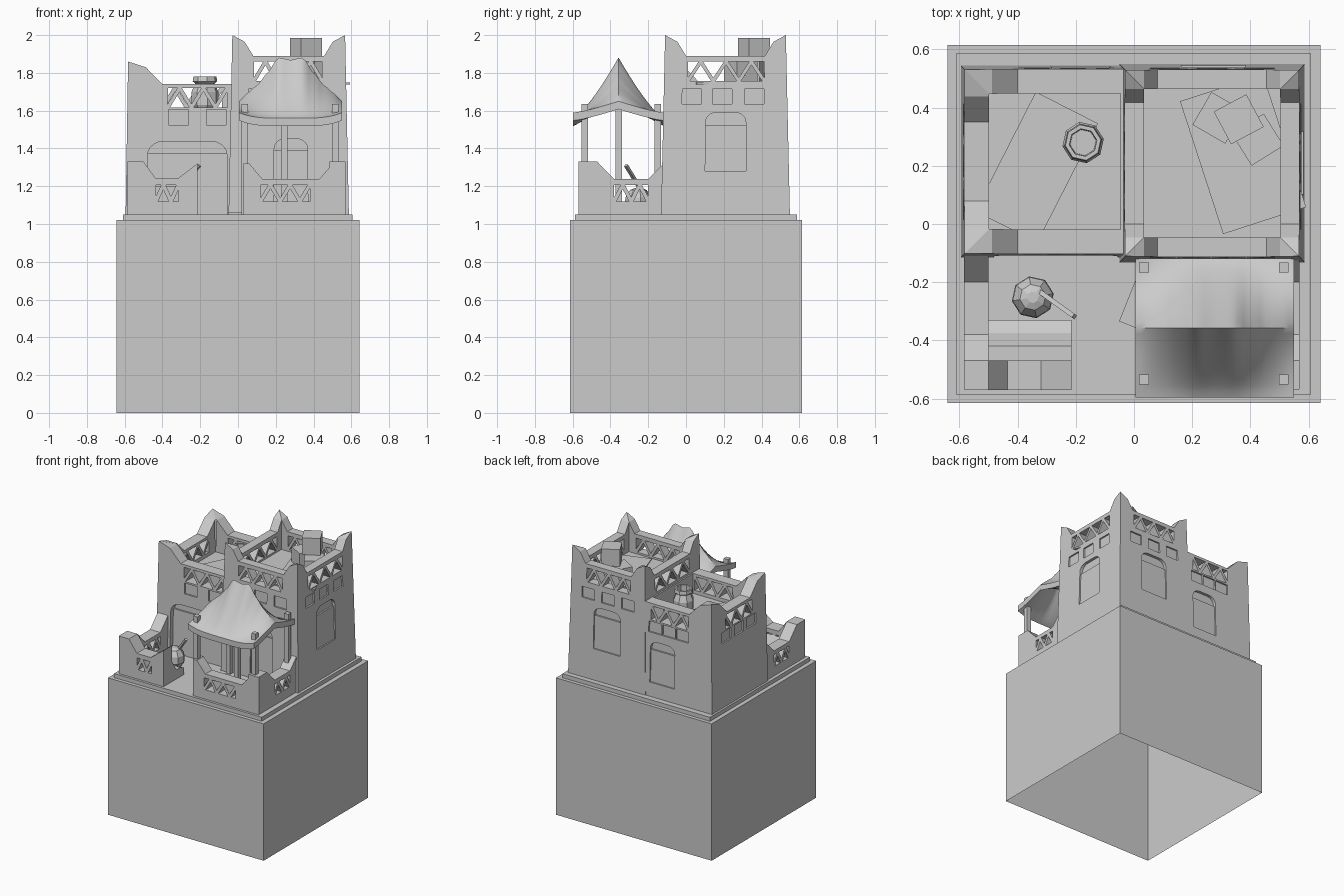
import bpy, bmesh, math
from mathutils import Vector, Matrix

if "Cube" in bpy.data.objects:
    bpy.data.objects.remove(bpy.data.objects["Cube"])

def finish(name, bm):
    bmesh.ops.remove_doubles(bm, verts=bm.verts, dist=1e-5)
    bmesh.ops.recalc_face_normals(bm, faces=bm.faces)
    me = bpy.data.meshes.new(name)
    bm.to_mesh(me)
    bm.free()
    ob = bpy.data.objects.new(name, me)
    bpy.context.collection.objects.link(ob)
    return ob

def box(name, x0, x1, y0, y1, z0, z1, rot=0, open_bottom=False):
    bm = bmesh.new()
    bmesh.ops.create_cube(bm, size=1)
    if open_bottom:
        low = [f for f in bm.faces if f.calc_center_median().z < -.4]
        bmesh.ops.delete(bm, geom=low, context='FACES')
    c = Vector(((x0 + x1) / 2, (y0 + y1) / 2, (z0 + z1) / 2))
    bm.transform(Matrix.Translation(c) @ Matrix.Rotation(math.radians(rot), 4, 'Z')
                 @ Matrix.Diagonal((x1 - x0, y1 - y0, z1 - z0, 1)))
    return finish(name, bm)

def slab(name, cx, cy, sx, sy, z0, z1, rot):
    return box(name, cx - sx / 2, cx + sx / 2, cy - sy / 2, cy + sy / 2, z0, z1, rot)

def prism(bm, axis, p0, p1, pts):
    """Profile of (along, z) points pushed from p0 to p1 along an axis."""
    put = (lambda p, a, z: (a, p, z)) if axis == 'y' else (lambda p, a, z: (p, a, z))
    r0 = [bm.verts.new(put(p0, a, z)) for a, z in pts]
    r1 = [bm.verts.new(put(p1, a, z)) for a, z in pts]
    faces = [bm.faces.new(r0), bm.faces.new(r1[::-1])]
    for i in range(len(pts)):
        j = (i + 1) % len(pts)
        faces.append(bm.faces.new((r0[j], r0[i], r1[i], r1[j])))

def cut(ob, prisms):
    bm = bmesh.new()
    for p in prisms:
        prism(bm, *p)
    cutter = finish("cutter", bm)
    cutter.hide_render = True
    m = ob.modifiers.new("openings", 'BOOLEAN')
    m.operation, m.solver, m.object = 'DIFFERENCE', 'EXACT', cutter
    bpy.context.view_layer.objects.active = ob
    bpy.ops.object.modifier_apply(modifier=m.name)
    bpy.data.objects.remove(cutter)

def truss(a0, a1, b, t, m, d=.012):
    """Triangular openings that leave a zigzag of bars."""
    h, flip, out = (a1 - a0) / m, (b, t), []
    e = d * (t - b) / h
    for k in range(m - 1):
        lo, hi = flip[k % 2], flip[(k + 1) % 2]
        s = 1 if hi > lo else -1
        x = a0 + k * h
        out.append([(x + d, lo), (x + 2 * h - d, lo), (x + h, hi - s * e)])
    out.append([(a0, b + e), (a0 + h - d, t), (a0, t)])
    s, lo, hi = (-1, t, b) if m % 2 == 0 else (1, b, t)
    # last half triangle against the right jamb
    end = (b if m % 2 == 0 else t)
    oth = (t if m % 2 == 0 else b)
    sg = 1 if oth > end else -1
    out.append([(a1, end + sg * e), (a1, oth), (a1 - h + d, oth)])
    return out

def rect(a0, a1, z0, z1):
    return [(a0, z0), (a1, z0), (a1, z1), (a0, z1)]

def arch(a0, a1, z0, z1, r):
    pts = [(a0, z0), (a1, z0)]
    for cx, start in ((a1 - r, 0), (a0 + r, 90)):
        for i in range(6):
            w = math.radians(start + i * 18)
            pts.append((cx + r * math.cos(w), z1 - r + r * .85 * math.sin(w)))
    return pts

def building(name, x0, x1, y0, y1, z0, floor, t, horns, k, openings, right_horn=True):
    """Hollow-topped block with horned corners, tapered upward.
    openings: (side, profile, depth, fill_top) per hole."""
    bm = bmesh.new()
    rail = horns[-1][1]
    corner = [(x0, y0), (x1, y0), (x1, y1), (x0, y1)]
    tall = [True, right_horn, right_horn, True]
    for i in range(4):
        a, b = Vector(corner[i]), Vector(corner[(i + 1) % 4])
        L, d = (b - a).length, (b - a).normalized()
        n = Vector((-d.y, d.x))
        flat = [(0, rail), (t, rail)]
        prof = list(horns if tall[i] else flat)
        prof += [(L - s, z) for s, z in reversed(horns if tall[(i + 1) % 4] else flat)]
        outer, inner = [], []
        for s, z in prof:
            o, q = a + d * s, a + d * min(max(s, t), L - t) + n * t
            zi = z if t - 1e-6 <= s <= L - t + 1e-6 else (horns[1][1] if z > rail else rail)
            outer.append(bm.verts.new((o.x, o.y, z)))
            inner.append(bm.verts.new((q.x, q.y, zi)))
        for j in range(len(prof) - 1):
            bm.faces.new((outer[j], outer[j + 1], inner[j + 1], inner[j]))
        base = [bm.verts.new((p.x, p.y, z0)) for p in (b, a)]
        bm.faces.new(outer + base)
        deck = [bm.verts.new((p.x, p.y, floor)) for p in (b - d * t + n * t, a + d * t + n * t)]
        bm.faces.new(inner[1:-1] + deck)
    bm.faces.new([bm.verts.new((x, y, z0)) for x, y in corner])
    bm.faces.new([bm.verts.new((x, y, floor)) for x, y in
                  ((x0 + t, y0 + t), (x1 - t, y0 + t), (x1 - t, y1 - t), (x0 + t, y1 - t))])
    bmesh.ops.dissolve_degenerate(bm, dist=1e-5, edges=bm.edges)
    ob = finish(name, bm)
    face = {'front': ('y', y0, 1), 'back': ('y', y1, -1), 'left': ('x', x0, 1), 'right': ('x', x1, -1)}
    prisms, parts = [], [ob]
    for side, pts, depth, fill in openings:
        ax, p, s = face[side]
        prisms.append((ax, p - s * .03, p + s * depth, pts))
        if fill:
            pb = bmesh.new()
            prism(pb, ax, p + s * (depth - .012), p + s * (depth + .005),
                  rect(pts[0][0], pts[1][0], pts[0][1], fill))
            parts.append(finish(name + "_" + side + "_shutter", pb))
    cut(ob, prisms)
    cx, cy = (x0 + x1) / 2, (y0 + y1) / 2
    for o in parts:
        for v in o.data.vertices:
            f = 1 - k * (v.co.z - z0)
            v.co.x, v.co.y = cx + (v.co.x - cx) * f, cy + (v.co.y - cy) * f

def holes(side, wins, wz, tr, tz, m, t):
    out = [(side, rect(a, a + .107, *wz), .012, None) for a in wins]
    return out + [(side, p, t + .03, None) for p in truss(*tr, *tz, m)]

# ground block and plinth
box("ground_block", -.642, .642, -.615, .615, 0, 1.02, open_bottom=True)
box("plinth", -.61, .607, -.588, .588, 1.02, 1.05)

# tall right tower
T = .07
wz, tz = (1.635, 1.715), (1.757, 1.86)
op = []
for side in ('left', 'right'):
    op += holes(side, (-.03, .137, .315), wz, (0, .425), tz, 6, T)
for side in ('front', 'back'):
    op += holes(side, (.045, .215, .385), wz, (.075, .455), tz, 6, T)
op += [('right', arch(.10, .32, 1.28, 1.6, .06), .022, 1.525),
       ('back', arch(.16, .385, 1.28, 1.6, .06), .022, 1.525),
       ('front', arch(.19, .37, 1.04, 1.46, .06), .022, 1.39)]
building("tower", -.05, .587, -.132, .55, 1.05, 1.743, T,
         [(0, 2.0), (T, 1.965), (.12, 1.89)], .066, op)

# lower left house
T = .088
wz, tz = (1.525, 1.605), (1.617, 1.72)
op = holes('front', (-.37, -.165), wz, (-.375, -.05), tz, 5, T)
op += holes('back', (-.4, -.285, -.17), wz, (-.4, -.08), tz, 5, T)
op += holes('left', (.01, .16, .31), wz, (.05, .375), tz, 5, T)
op += [('front', arch(-.482, -.055, 1.04, 1.45, .085), .045, 1.375),
       ('back', arch(-.285, -.08, 1.155, 1.47, .06), .022, 1.395)]
building("house", -.595, .05, -.115, .545, 1.05, 1.59, T,
         [(0, 1.86), (T + .01, 1.83), (.19, 1.74)], .05, op, right_horn=False)

# low terrace walls
def low_wall(name, axis, p0, p1, top, tr, m):
    bm = bmesh.new()
    prism(bm, axis, p0, p1, [(top[0][0], 1.05)] + top + [(top[-1][0], 1.05)])
    ob = finish(name, bm)
    cut(ob, [(axis, p0 - .03, p1 + .03, p) for p in truss(*tr, 1.12, 1.207, m)])

low_wall("terrace_wall_front_left", 'y', -.57, -.47,
         [(-.583, 1.33), (-.5, 1.33), (-.435, 1.24), (-.32, 1.24), (-.215, 1.32)], (-.435, -.315), 3)
low_wall("terrace_wall_front_right", 'y', -.57, -.49,
         [(.03, 1.32), (.06, 1.32), (.13, 1.237), (.43, 1.237), (.51, 1.33), (.567, 1.33)], (.12, .38), 5)
side_top = [(-.568, 1.33), (-.47, 1.33), (-.38, 1.237), (-.2, 1.237), (-.11, 1.33)]
low_wall("terrace_wall_left", 'x', -.585, -.5, side_top, (-.38, -.2), 4)
low_wall("terrace_wall_right", 'x', .485, .569, side_top, (-.38, -.2), 4)

# bench behind the front wall
bm = bmesh.new()
prism(bm, 'x', -.5, -.215, [(-.47, 1.05), (-.47, 1.2), (-.42, 1.12), (-.375, 1.12), (-.33, 1.1), (-.33, 1.05)])
finish("bench", bm)

# canopy cloth
def curve(u, keys):
    for (a, p), (b, q) in zip(keys, keys[1:]):
        if u <= b:
            f = (u - a) / (b - a)
            f = f * f * (3 - 2 * f) * .4 + f * .6
            return p + (q - p) * f
    return keys[-1][1]

ridge = [(0, 1.868), (.24, 1.882), (.45, 1.80), (.65, 1.735), (.85, 1.69), (1, 1.65)]
NX, NY = 28, 24
bm = bmesh.new()
grid = []
for i in range(NX + 1):
    u = 2 * i / NX - 1
    eave = 1.56 + .03 * u ** 4
    row = []
    for j in range(NY + 1):
        v = 2 * j / NY - 1
        z = eave + (curve(abs(u), ridge) - eave) * (1 - abs(v)) ** 1.3
        row.append(bm.verts.new((.278 + .272 * u, -.357 + .24 * v, z)))
    grid.append(row)
for i in range(NX):
    for j in range(NY):
        bm.faces.new((grid[i][j], grid[i + 1][j], grid[i + 1][j + 1], grid[i][j + 1]))
top = list(bm.faces)
ret = bmesh.ops.extrude_face_region(bm, geom=top)
bmesh.ops.translate(bm, vec=(0, 0, -.042), verts=[g for g in ret['geom'] if isinstance(g, bmesh.types.BMVert)])
canopy = finish("canopy", bm)
bpy.context.view_layer.objects.active = canopy
canopy.select_set(True)
bpy.ops.object.shade_smooth_by_angle(angle=math.radians(40))

# canopy posts
for x in (.035, .515):
    for y in (-.535, -.15):
        slab("canopy_post", x, y, .034, .034, 1.05, 1.635, 0)
slab("canopy_centre_post", .245, -.355, .034, .034, 1.05, 1.84, 0)

# rugs and crates
slab("house_roof_rug", -.335, .195, .24, .46, 1.585, 1.597, -27)
slab("tower_roof_rug", .375, .24, .3, .48, 1.738, 1.75, 18)
slab("terrace_rug", .19, -.27, .4, .3, 1.045, 1.06, -22)
slab("crate_lower_a", .29, .365, .13, .13, 1.743, 1.86, -30)
slab("crate_lower_b", .425, .29, .13, .13, 1.743, 1.86, 32)
slab("crate_upper", .36, .36, .127, .127, 1.86, 1.985, 28)

# pots, eight-sided lathes
def pot(name, x, y, prof):
    bm = bmesh.new()
    rings = [[bm.verts.new((x + r * math.cos(a), y + r * math.sin(a), z))
              for a in (math.radians(45 * i + 10) for i in range(8))] for r, z in prof]
    for p, q in zip(rings, rings[1:]):
        for i in range(8):
            bm.faces.new((p[i], p[(i + 1) % 8], q[(i + 1) % 8], q[i]))
    bm.faces.new(rings[0][::-1])
    bm.faces.new(rings[-1])
    finish(name, bm)

pot("roof_jar", -.175, .28, [(.05, 1.59), (.072, 1.63), (.072, 1.7), (.052, 1.745), (.066, 1.755),
                             (.062, 1.78), (.048, 1.78), (.045, 1.70)])
pot("yard_pot", -.348, -.252, [(.045, 1.05), (.073, 1.09), (.07, 1.14), (.045, 1.18), (.02, 1.19)])

# stick leaning in the yard pot
a, b = Vector((-.335, -.225, 1.16)), Vector((-.205, -.318, 1.31))
bm = bmesh.new()
bmesh.ops.create_cube(bm, size=1)
bm.transform(Matrix.Translation((a + b) / 2) @ (b - a).to_track_quat('Z', 'Y').to_matrix().to_4x4()
             @ Matrix.Diagonal((.016, .016, (b - a).length, 1)))
finish("pot_stick", bm)
